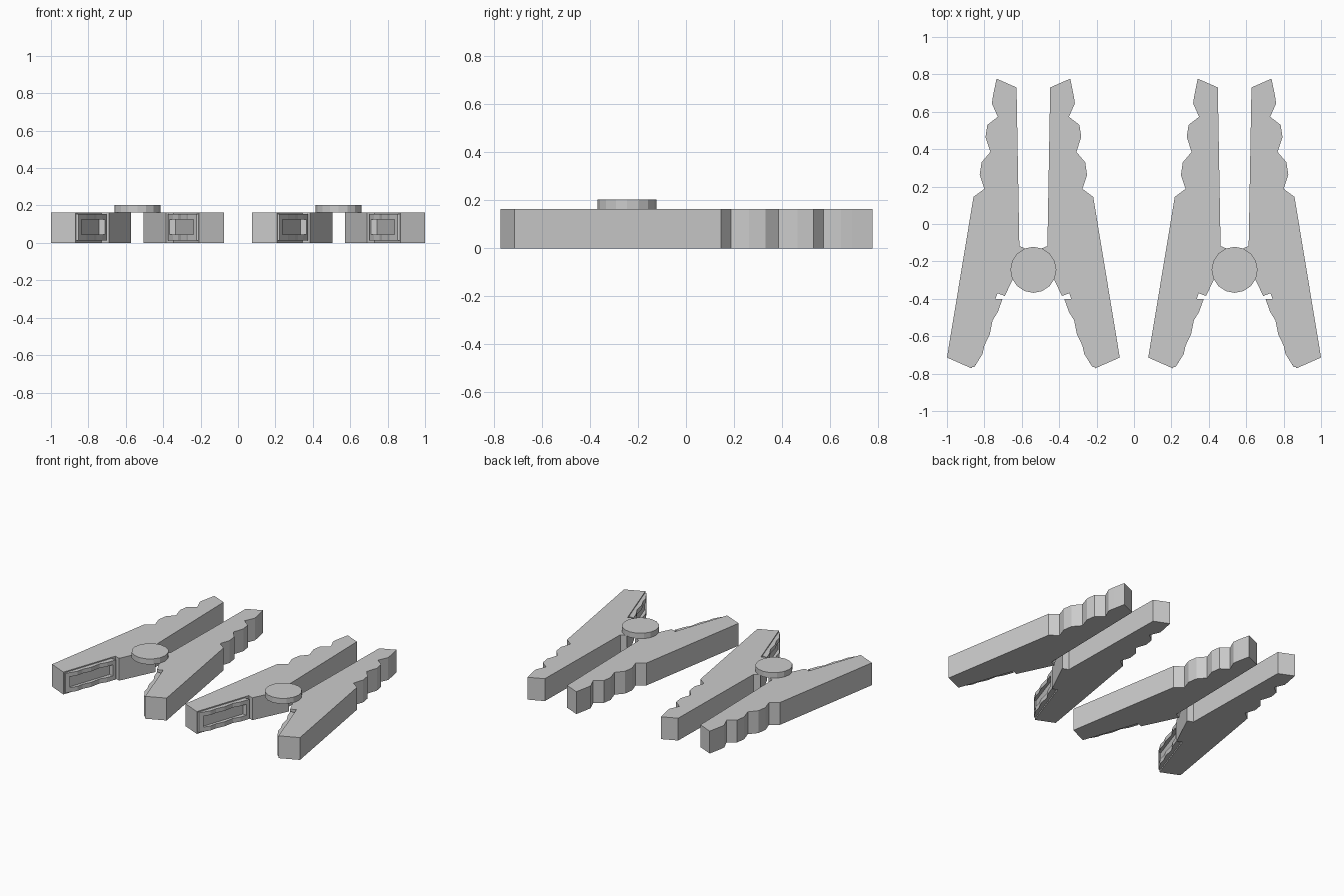
import bpy, bmesh, math

if "Cube" in bpy.data.objects:
    bpy.data.objects.remove(bpy.data.objects["Cube"])

H = 0.163          # arm thickness
PIVOT_Y = -0.245

# Right-hand arm outline, relative to the clamp's centre line
ARM = [(0.197, 0.777), (0.09, 0.73), (0.075, -0.118), (0.033, -0.135),
       (0.153, -0.385), (0.192, -0.370), (0.33, -0.772), (0.462, -0.714),
       (0.32, 0.145), (0.262, 0.188), (0.287, 0.262), (0.277, 0.33),
       (0.23, 0.385), (0.256, 0.465), (0.246, 0.53), (0.19, 0.573),
       (0.222, 0.645), (0.215, 0.69)]

# Wavy finger grip edge, and the straight arm edge behind it
GRIP = [(0.165, -0.40), (0.19, -0.47), (0.218, -0.515), (0.233, -0.59),
        (0.262, -0.65), (0.272, -0.695), (0.316, -0.765)]


def arm_edge(y, depth=0.0):
    return 0.192 + (-0.370 - y) * 0.138 / 0.402 + depth


def prism(bm, pts, z0, z1):
    base = [bm.verts.new((x, y, z0)) for x, y in pts]
    face = bm.faces.new(base)
    ext = bmesh.ops.extrude_face_region(bm, geom=[face])
    for v in ext["geom"]:
        if isinstance(v, bmesh.types.BMVert):
            v.co.z = z1


def finish(bm, name):
    bmesh.ops.recalc_face_normals(bm, faces=bm.faces)
    mesh = bpy.data.meshes.new(name)
    bm.to_mesh(mesh)
    bm.free()
    ob = bpy.data.objects.new(name, mesh)
    bpy.context.collection.objects.link(ob)
    return ob


def place(points, cx, side):
    return [(cx + side * x, y) for x, y in points]


def strip(edge):
    # closed outline from the grip edge back into the arm
    return edge + [(arm_edge(y, 0.01), y) for x, y in reversed(edge)]


def build_clamp(cx, label):
    for side, word in ((-1, "left"), (1, "right")):
        # arm
        bm = bmesh.new()
        prism(bm, place(ARM, cx, side), 0, H)
        finish(bm, f"{label}_{word}_arm")

        # raised grip: wavy rails, end bars and a sunken centre pad
        bm = bmesh.new()
        outline = place(strip(GRIP), cx, side)
        prism(bm, outline, 0.012, 0.045)
        prism(bm, outline, 0.125, 0.155)
        top = [GRIP[0], (0.173, -0.422)]
        bottom = [(0.300, -0.740), GRIP[-1]]
        for bar in (top, bottom):
            prism(bm, place(strip(bar), cx, side), 0.045, 0.125)
        pad = [(arm_edge(y, -0.006), y) for y in (-0.422, -0.740)]
        prism(bm, place(strip(pad), cx, side), 0.045, 0.125)
        finish(bm, f"{label}_{word}_grip")

    # pivot disc
    bm = bmesh.new()
    disc = [(cx + 0.123 * math.cos(i * math.tau / 16),
             PIVOT_Y + 0.123 * math.sin(i * math.tau / 16)) for i in range(16)]
    prism(bm, disc, H, 0.203)
    finish(bm, f"{label}_pivot_disc")


build_clamp(-0.538, "first_clamp")
build_clamp(0.538, "second_clamp")
